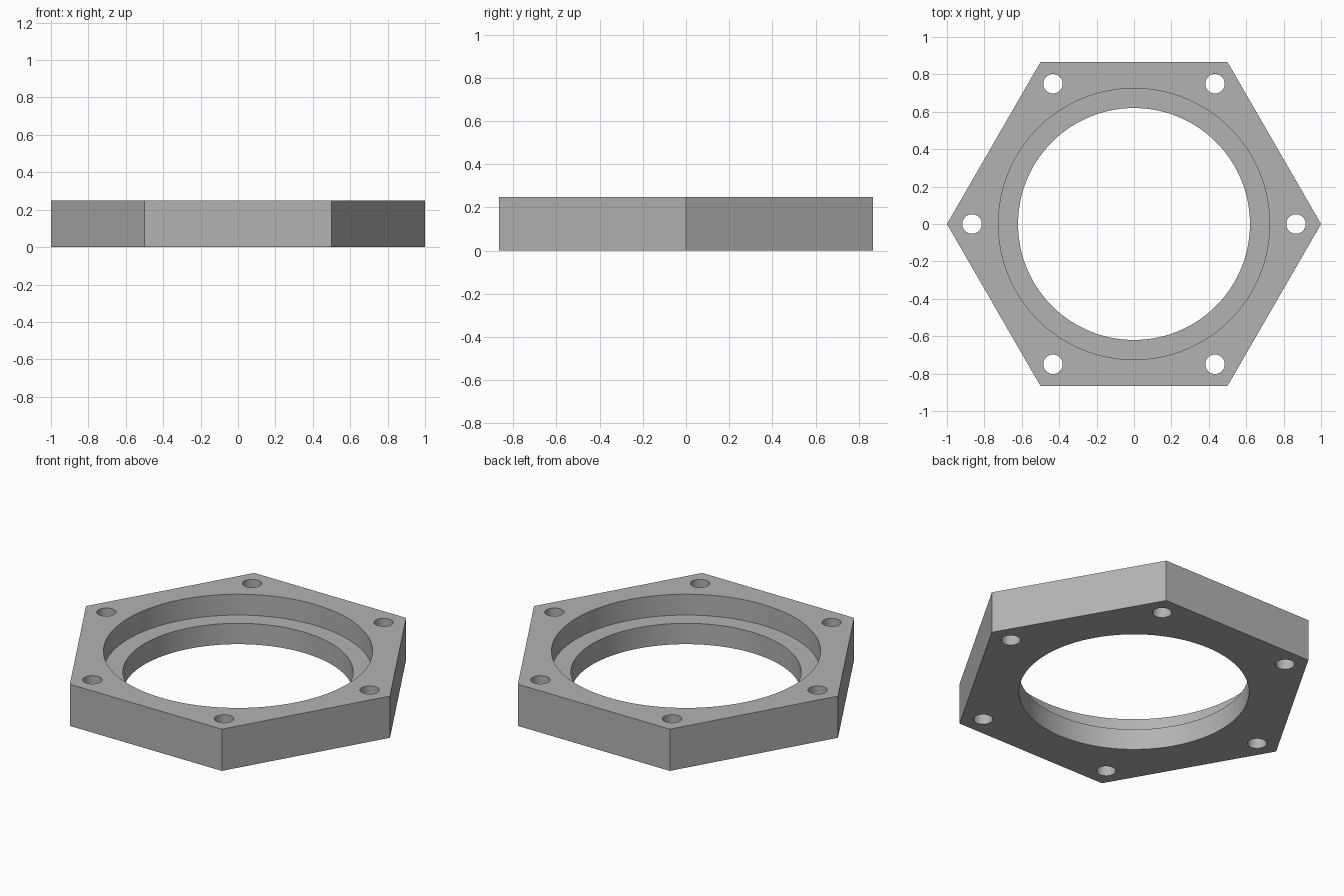
import bpy
from math import cos, sin, radians

HEIGHT = 0.248
BOLT_CIRCLE = 0.866

cube = bpy.data.objects.get("Cube")
if cube:
    bpy.data.objects.remove(cube, do_unlink=True)

grey = bpy.data.materials.new("plain grey")
grey.use_nodes = True
colour = (0.45, 0.45, 0.45, 1)
grey.diffuse_color = colour
grey.node_tree.nodes["Principled BSDF"].inputs["Base Color"].default_value = colour


def prism(name, radius, bottom, top, sides, x=0, y=0, turn=0):
    """Upright prism between two heights."""
    bpy.ops.mesh.primitive_cylinder_add(
        vertices=sides, radius=radius, depth=top - bottom,
        location=(x, y, (bottom + top) / 2), rotation=(0, 0, turn))
    obj = bpy.context.object
    obj.name = name
    obj.data.materials.append(grey)
    return obj


# Hexagonal plate with corners on the x axis
plate = prism("hex_flange", 1, 0, HEIGHT, 6, turn=radians(30))

# Through bore and the wider recess in the upper half
cutters = [
    prism("bore_cutter", 0.62, -0.1, HEIGHT + 0.1, 128),
    prism("recess_cutter", 0.725, HEIGHT / 2, HEIGHT + 0.1, 128),
]

# One bolt hole at each corner
for i in range(6):
    a = radians(60 * i)
    cutters.append(prism("bolt_hole_cutter", 0.052, -0.1, HEIGHT + 0.1, 48,
                         BOLT_CIRCLE * cos(a), BOLT_CIRCLE * sin(a)))

# Cut the openings, then discard the cutters
bpy.ops.object.select_all(action="DESELECT")
plate.select_set(True)
bpy.context.view_layer.objects.active = plate
for cutter in cutters:
    cutter.hide_render = True
    mod = plate.modifiers.new(cutter.name, "BOOLEAN")
    mod.operation = "DIFFERENCE"
    mod.solver = "EXACT"
    mod.object = cutter
    bpy.ops.object.modifier_apply(modifier=mod.name)
    bpy.data.objects.remove(cutter, do_unlink=True)

bpy.ops.object.shade_smooth_by_angle(angle=radians(30))
